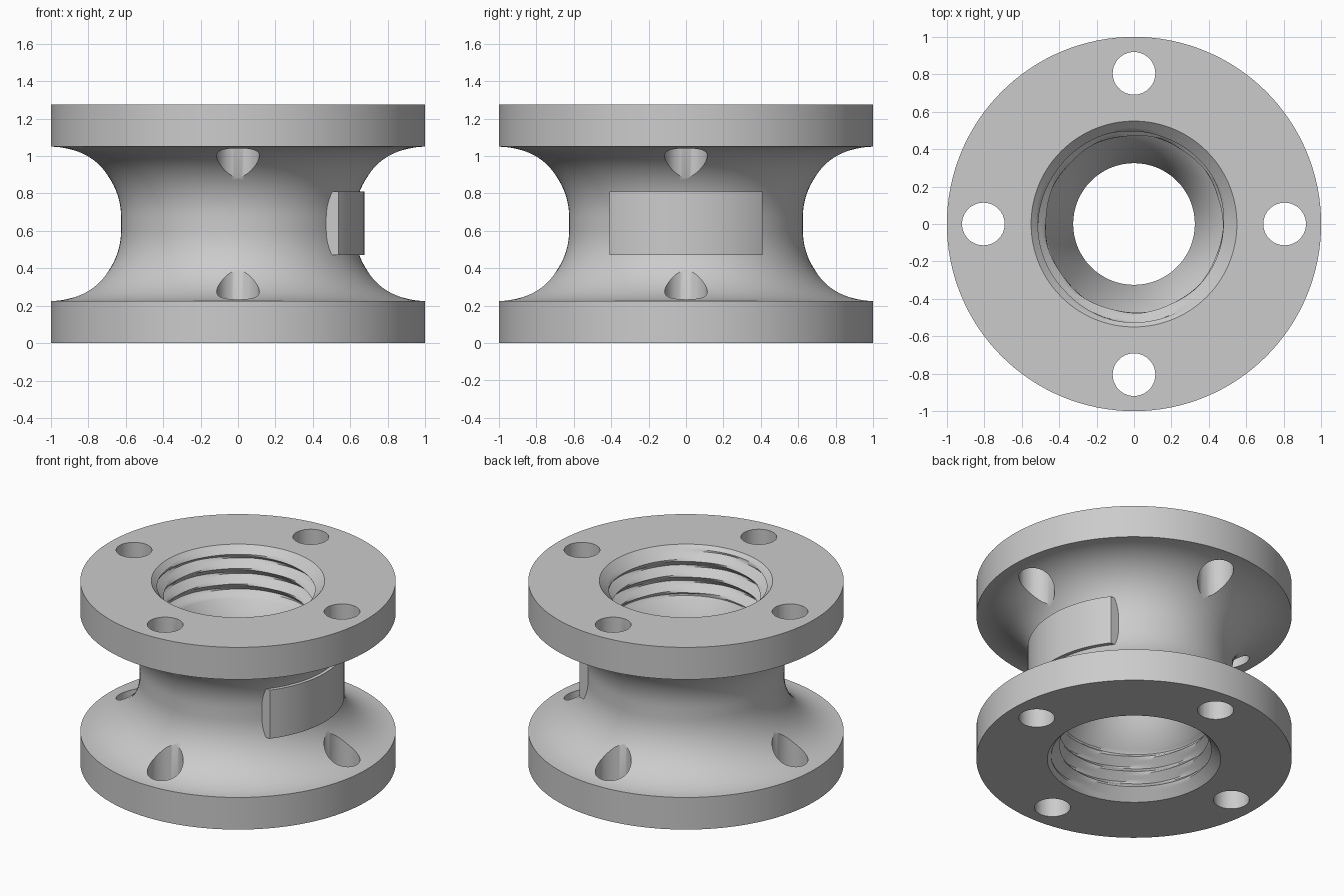
import bpy
import bmesh
from math import cos, sin, pi, sqrt

HEIGHT = 1.275
FLANGE = 0.225
SEGMENTS = 128
BORE, THREAD_CREST, THREAD_ROOT = 0.325, 0.47, 0.53
THREAD_DEPTH, PITCH = 0.34, 0.11

if "Cube" in bpy.data.objects:
    bpy.data.objects.remove(bpy.data.objects["Cube"])


def make_object(name, bm):
    bmesh.ops.recalc_face_normals(bm, faces=bm.faces)
    mesh = bpy.data.meshes.new(name)
    bm.to_mesh(mesh)
    bm.free()
    obj = bpy.data.objects.new(name, mesh)
    bpy.context.collection.objects.link(obj)
    return obj


def activate(obj):
    bpy.ops.object.select_all(action='DESELECT')
    obj.select_set(True)
    bpy.context.view_layer.objects.active = obj


def shade(obj, degrees=35):
    activate(obj)
    bpy.ops.object.shade_smooth_by_angle(angle=degrees * pi / 180)


def thread_radius(z, angle):
    """Triangular helical thread, with a lead-in chamfer at the mouth."""
    depth = min(z, HEIGHT - z)
    phase = (z / PITCH - angle / (2 * pi)) % 1
    wave = 1 - abs(2 * phase - 1)
    fade = min(1, (THREAD_DEPTH - depth) / 0.03)
    radius = THREAD_CREST + (THREAD_ROOT - THREAD_CREST) * wave * max(0, fade)
    return max(radius, 0.55 - depth)


# Outer profile: two flanges joined by a filleted waist
fillet = 0.375
arc = [i * pi / 40 for i in range(21)]
lower = [(1 - fillet * sin(a), FLANGE + fillet * (1 - cos(a))) for a in arc]
outer = [(1, 0)] + lower + [(r, HEIGHT - z) for r, z in reversed(lower)] + [(1, HEIGHT)]

# Bore: threaded mouths, then tapers that meet at a narrow throat
steps = 28
mouth = [THREAD_DEPTH * i / steps for i in range(steps + 1)]
throat = [(BORE, HEIGHT / 2 + 0.04), (BORE, HEIGHT / 2 - 0.04)]

bm = bmesh.new()
rings = []


def add_ring(radius, z):
    ring = []
    for i in range(SEGMENTS):
        a = 2 * pi * i / SEGMENTS
        r = radius(z, a) if callable(radius) else radius
        ring.append(bm.verts.new((r * cos(a), r * sin(a), z)))
    rings.append(ring)


for r, z in outer:
    add_ring(r, z)
for z in mouth:
    add_ring(thread_radius, HEIGHT - z)
for r, z in throat:
    add_ring(r, z)
for z in reversed(mouth):
    add_ring(thread_radius, z)
for a, b in zip(rings, rings[1:] + rings[:1]):
    for i in range(SEGMENTS):
        j = (i + 1) % SEGMENTS
        bm.faces.new((a[i], a[j], b[j], b[i]))
body = make_object("flanged_spool", bm)

# Four bolt holes through both flanges
bm = bmesh.new()
for k in range(4):
    hole = bmesh.ops.create_cone(bm, cap_ends=True, segments=40,
                                 radius1=0.114, radius2=0.114, depth=2)
    a = k * pi / 2
    bmesh.ops.translate(bm, verts=hole["verts"],
                        vec=(0.805 * cos(a), 0.805 * sin(a), HEIGHT / 2))
cutter = make_object("bolt_hole_cutter", bm)
cutter.hide_render = True
cut = body.modifiers.new("Bolt holes", 'BOOLEAN')
cut.object = cutter
cut.operation = 'DIFFERENCE'
cut.solver = 'EXACT'
activate(body)
bpy.ops.object.modifier_apply(modifier=cut.name)
bpy.data.objects.remove(cutter)
shade(body)

# Curved plate wrapped around the waist on the left side
bm = bmesh.new()
inner_r, outer_r, half_width = 0.57, 0.675, 0.41
columns = []
for i in range(33):
    y = half_width * (i / 16 - 1)
    columns.append([bm.verts.new((sqrt(r * r - y * y), y, z))
                    for r, z in ((inner_r, 0.47), (outer_r, 0.47),
                                 (outer_r, 0.81), (inner_r, 0.81))])
for a, b in zip(columns, columns[1:]):
    for k in range(4):
        n = (k + 1) % 4
        bm.faces.new((a[k], a[n], b[n], b[k]))
bm.faces.new(columns[0])
bm.faces.new(columns[-1])
plate = make_object("curved_plate", bm)
shade(plate)
